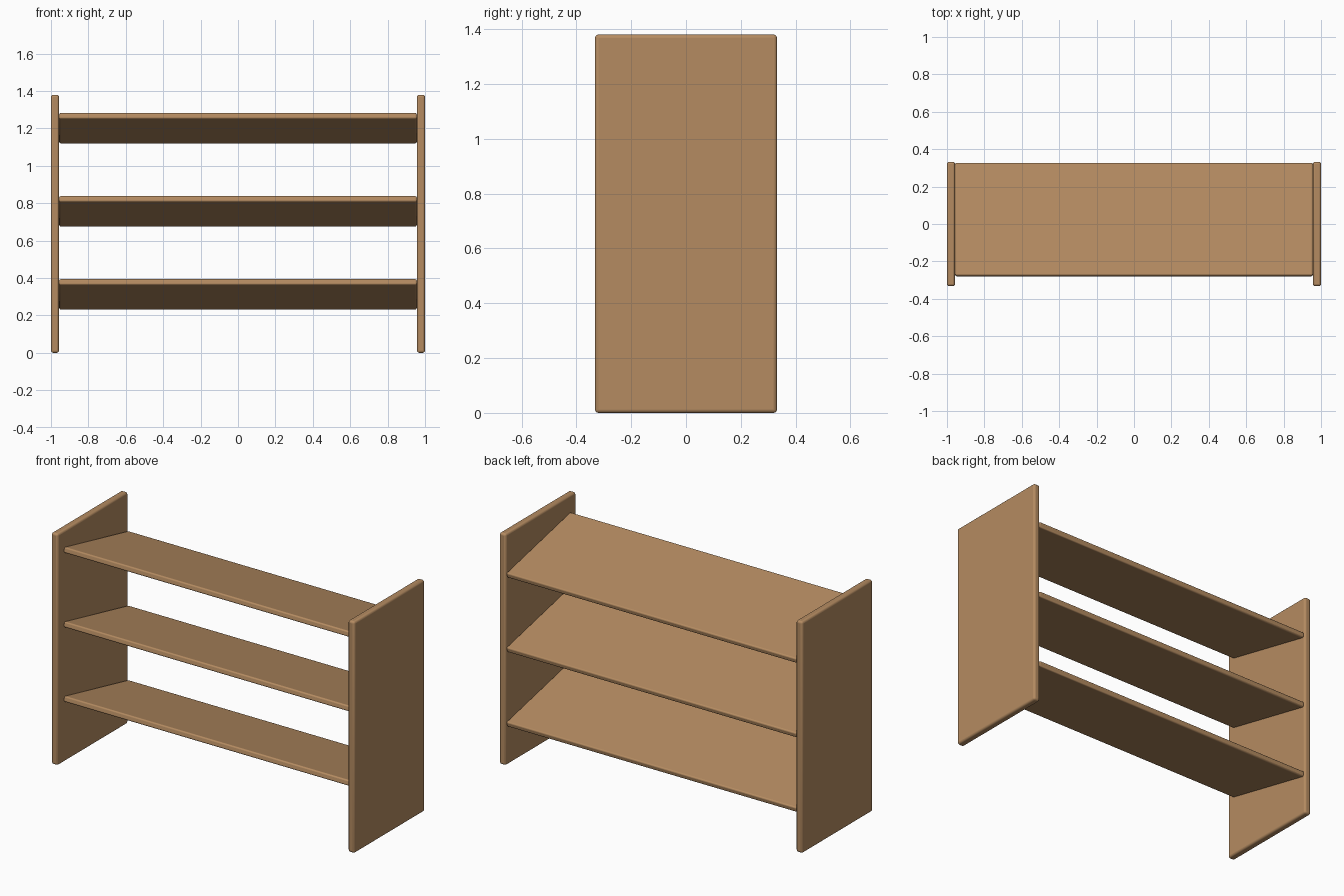
import bpy, math

if "Cube" in bpy.data.objects:
    bpy.data.objects.remove(bpy.data.objects["Cube"])

wood = bpy.data.materials.new("wood")
wood.diffuse_color = (0.46, 0.26, 0.12, 1)
wood.use_nodes = True
wood.node_tree.nodes["Principled BSDF"].inputs["Base Color"].default_value = wood.diffuse_color


def board(name, size, loc, tilt=0.0, bevel=0.01):
    """Box with softly rounded edges."""
    bpy.ops.mesh.primitive_cube_add(size=1, location=loc)
    ob = bpy.context.object
    ob.name = name
    ob.scale = size
    bpy.ops.object.transform_apply(location=False, rotation=False, scale=True)
    ob.rotation_euler.x = tilt
    mod = ob.modifiers.new("round_edges", 'BEVEL')
    mod.width = bevel
    mod.segments = 3
    ob.data.materials.append(wood)
    bpy.ops.object.shade_smooth_by_angle(angle=math.radians(35))
    return ob


# Upright side panels
for side, x in (("left", -0.9785), ("right", 0.9785)):
    board(side + "_side_panel", (0.043, 0.664, 1.38), (x, 0, 0.69), bevel=0.012)

# Three shelves, front edge raised
for i, z in enumerate((0.313, 0.757, 1.201)):
    board(f"shelf_{i + 1}", (1.912, 0.618, 0.032), (0, 0.024, z),
          tilt=math.radians(-12.5), bevel=0.008)
